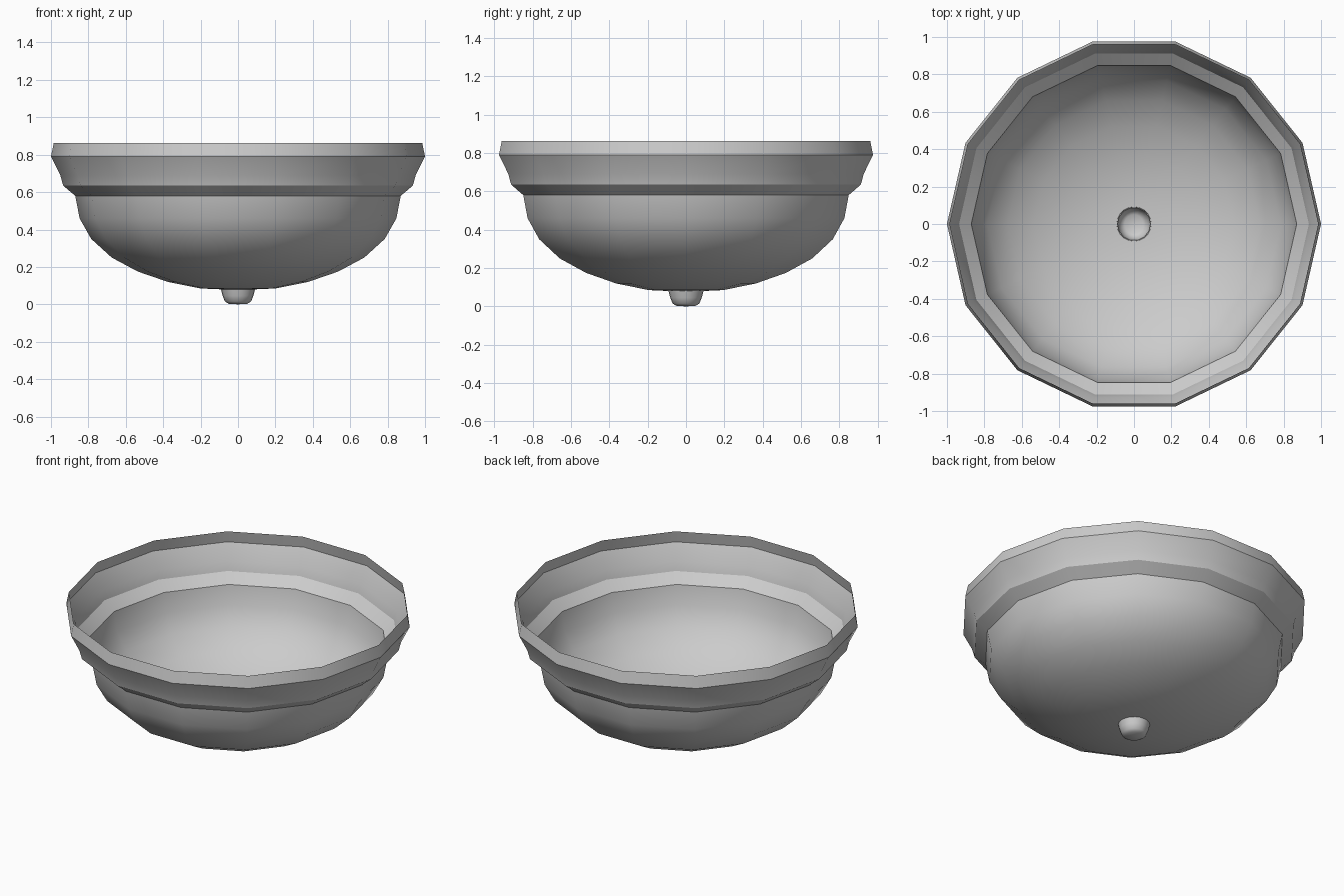
import bpy, bmesh, math

if "Cube" in bpy.data.objects:
    bpy.data.objects.remove(bpy.data.objects["Cube"])


def lathe(name, profile, sides, smooth_angle=30):
    """Revolve a (radius, height) profile into an open shell."""
    bm = bmesh.new()
    rings = []
    for r, z in profile:
        if r == 0:
            rings.append([bm.verts.new((0, 0, z))] * sides)
        else:
            rings.append([bm.verts.new((r * math.cos(2 * math.pi * i / sides),
                                        r * math.sin(2 * math.pi * i / sides), z))
                          for i in range(sides)])
    for low, high in zip(rings, rings[1:]):
        for i in range(sides):
            j = (i + 1) % sides
            loop = list(dict.fromkeys((low[i], low[j], high[j], high[i])))
            bm.faces.new(loop)
    mesh = bpy.data.meshes.new(name)
    bm.to_mesh(mesh)
    bm.free()
    ob = bpy.data.objects.new(name, mesh)
    bpy.context.collection.objects.link(ob)
    bpy.ops.object.select_all(action='DESELECT')
    ob.select_set(True)
    bpy.context.view_layer.objects.active = ob
    bpy.ops.object.shade_smooth_by_angle(angle=math.radians(smooth_angle))
    return ob


# Thin round bowl, open around the bottom cup
lathe("bowl", [(0.088, 0.08), (0.20, 0.085), (0.375, 0.12), (0.535, 0.175),
               (0.675, 0.25), (0.785, 0.35), (0.847, 0.46), (0.87, 0.58)], 14)

# Stepped, flared rim
lathe("rim", [(0.87, 0.58), (0.935, 0.635), (0.95, 0.69),
              (1.0, 0.79), (0.985, 0.863)], 14)

# Small hollow cup under the bowl
lathe("bottom_cup", [(0, 0), (0.05, 0.003), (0.07, 0.015),
                     (0.082, 0.045), (0.092, 0.083)], 20, 50)
